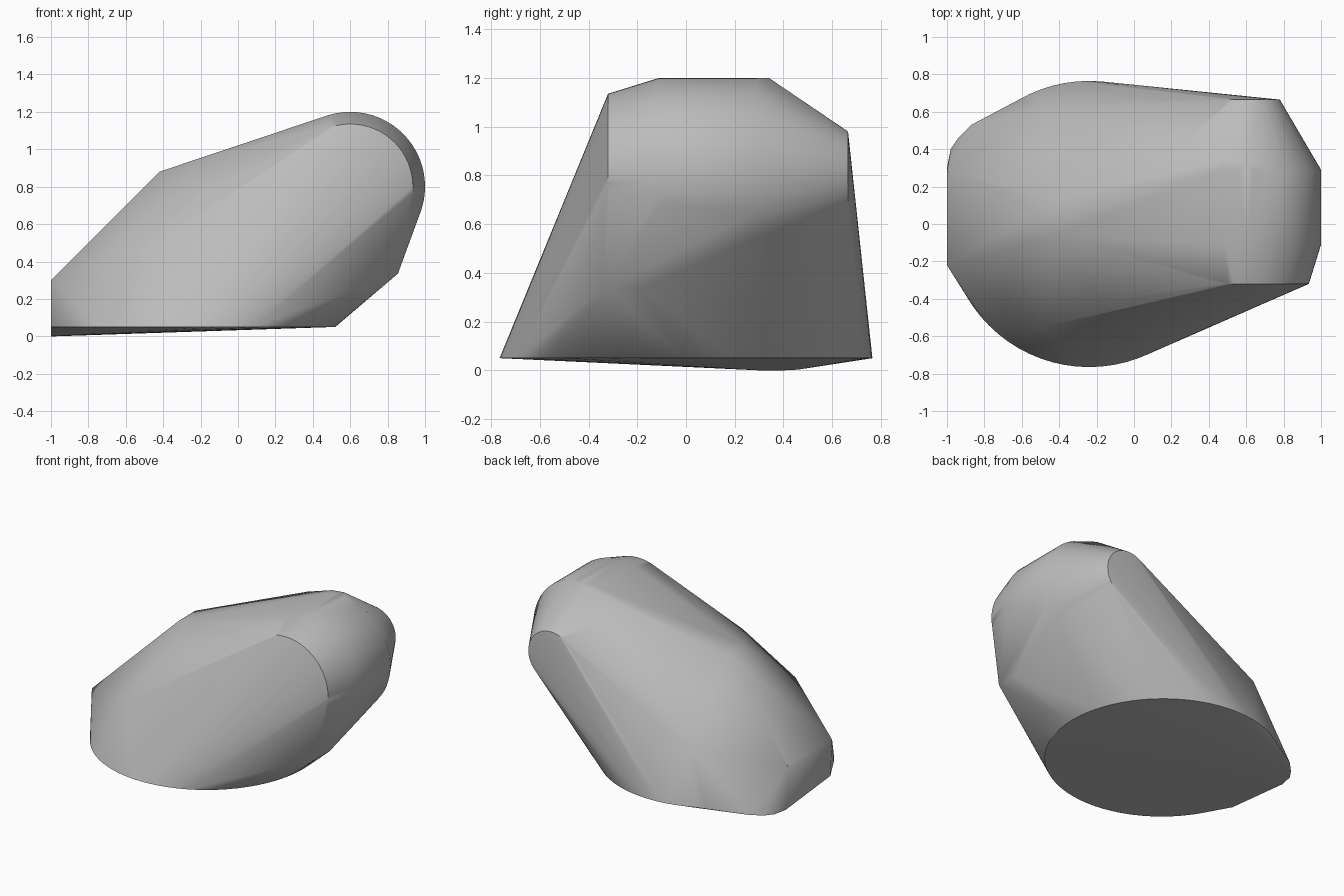
import bpy, bmesh, math

cube = bpy.data.objects.get("Cube")
if cube:
    bpy.data.objects.remove(cube, do_unlink=True)

# Single grey material
mat = bpy.data.materials.new("stone_grey")
mat.use_nodes = True
grey = (0.5, 0.5, 0.5, 1)
mat.diffuse_color = grey
bsdf = next(n for n in mat.node_tree.nodes if n.type == 'BSDF_PRINCIPLED')
bsdf.inputs["Base Color"].default_value = grey
bsdf.inputs["Roughness"].default_value = 0.8


def ring(count, place):
    """Points around a full turn, placed by a function of cosine and sine."""
    turns = [2 * math.pi * i / count for i in range(count)]
    return [place(math.cos(a), math.sin(a)) for a in turns]


def upright_disc(y, radius):
    """Disc around the axis of the rounded upper end."""
    return ring(64, lambda c, s: (0.6 + radius * c, y, 0.8 + radius * s))


# Flat round foot
points = ring(72, lambda c, s: (-0.24 + 0.76 * c, 0.765 * s, 0.05))

# Rounded upper end: front cap, barrel and small back cap
for y, radius in ((-0.32, 0.335), (-0.11, 0.4), (0.29, 0.4), (0.665, 0.18)):
    points += upright_disc(y, radius)

# Corners of the cut facets
points += [
    (0.6, 0.34, 1.2), (0.5, 0.35, 1.185), (0.25, 0.42, 1.08),   # top back
    (-0.42, -0.06, 0.88), (-0.42, 0.12, 0.88),                 # crest
    (-0.16, -0.415, 0.79), (-0.48, -0.55, 0.48),               # front
    (-0.48, 0.63, 0.43),                                       # back
    (0.855, -0.34, 0.335), (0.855, -0.19, 0.335),              # lower side
    (-1, -0.22, 0.3), (-1, 0.28, 0.3), (-1, -0.2, 0.05),       # flat end
    (-1, 0.3, 0), (-0.98, 0.4, 0), (-0.94, 0.46, 0.003), (-0.87, 0.53, 0.015),
]

# Wrap everything in one convex stone
bm = bmesh.new()
for p in points:
    bm.verts.new(p)
hull = bmesh.ops.convex_hull(bm, input=bm.verts[:])
inside = {g for g in hull["geom_interior"] + hull["geom_unused"]
          if isinstance(g, bmesh.types.BMVert)}
bmesh.ops.delete(bm, geom=list(inside), context='VERTS')
bmesh.ops.dissolve_limit(bm, angle_limit=math.radians(0.5),
                         verts=bm.verts[:], edges=bm.edges[:])
bmesh.ops.recalc_face_normals(bm, faces=bm.faces[:])
mesh = bpy.data.meshes.new("faceted_stone")
bm.to_mesh(mesh)
bm.free()
mesh.materials.append(mat)

stone = bpy.data.objects.new("faceted_stone", mesh)
bpy.context.collection.objects.link(stone)
bpy.ops.object.select_all(action='DESELECT')
stone.select_set(True)
bpy.context.view_layer.objects.active = stone
bpy.ops.object.shade_smooth_by_angle(angle=math.radians(32))
